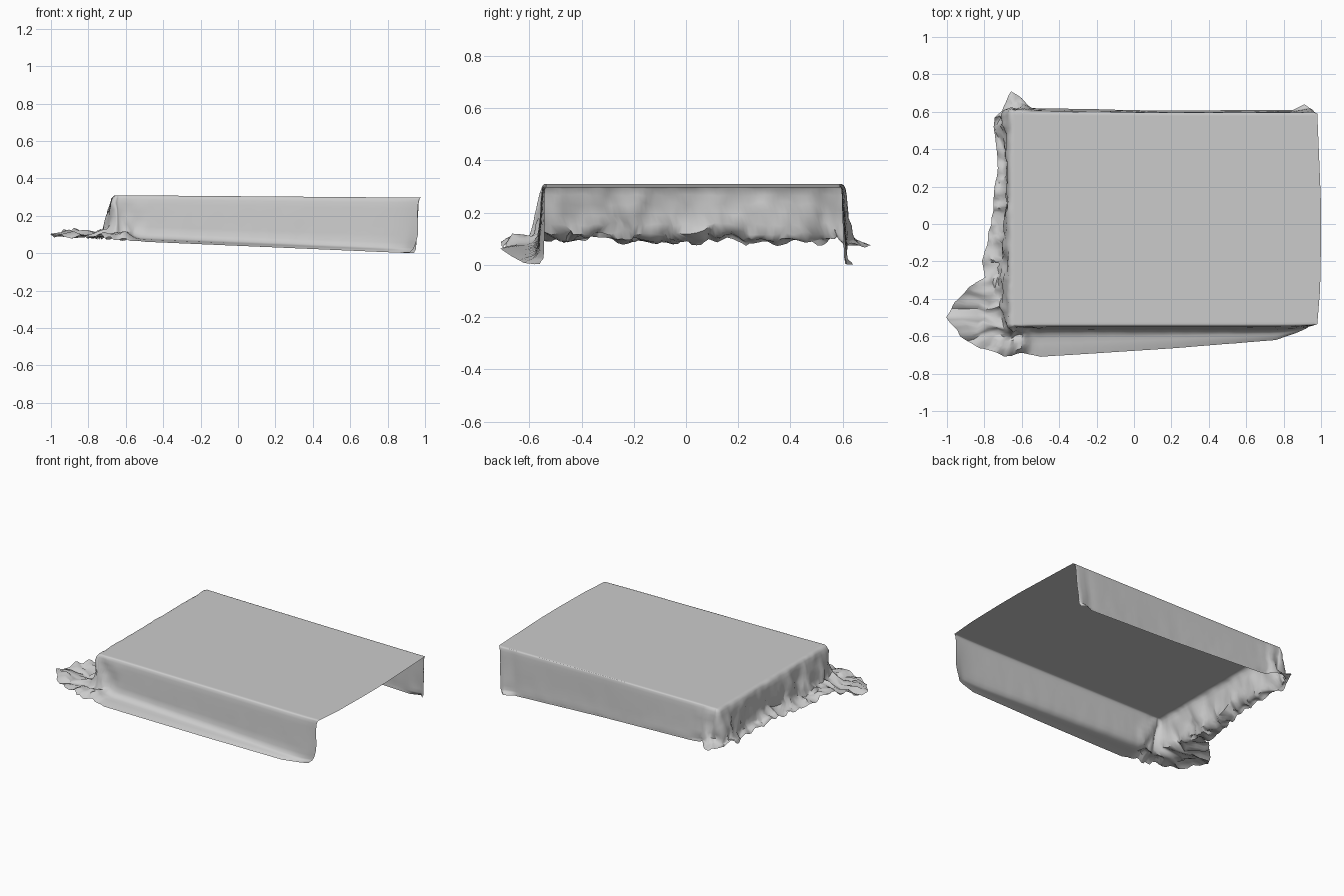
import bpy
import bmesh
from mathutils import Vector, noise

default_cube = bpy.data.objects.get("Cube")
if default_cube:
    bpy.data.objects.remove(default_cube, do_unlink=True)

# Hem outline, from the open end along the front, round the crumpled end, along the back
HEM = [(.92, -.56), (.86, -.585), (.76, -.62), (.2, -.665), (-.5, -.71),
       (-.6, -.685), (-.7, -.705), (-.82, -.66), (-.92, -.6), (-1, -.5),
       (-.96, -.42), (-.88, -.33), (-.8, -.28), (-.81, -.2), (-.76, 0),
       (-.73, .3), (-.75, .57), (-.71, .61), (-.65, .715), (-.55, .62),
       (.2, .605), (.85, .61), (.91, .64), (.94, .615)]

# Cross-section of the drape: reach to the foot, reach from foot to hem, height
PROFILE = [(0, 0, 1), (.15, 0, .995), (.3, 0, .97), (.42, 0, .91), (.5, 0, .8),
           (.6, 0, .65), (.7, 0, .48), (.8, 0, .32), (.9, 0, .18), (1, .1, .09),
           (1, .3, .06), (1, .5, .05), (1, .75, .03), (1, 1, 0)]


def clamp(value, low, high):
    return max(low, min(high, value))


def top_height(x):
    return .305 - .008 * x


def floor_height(x):
    return .04 - .043 * x


def resample(points, step):
    """Even points along a polyline."""
    result = []
    for start, end in zip(points, points[1:]):
        a, b = Vector(start), Vector(end)
        count = max(2, round((b - a).length / step))
        result += [a.lerp(b, i / count) for i in range(count)]
    return result + [Vector(points[-1])]


def drape_column(hem):
    """Points running down the cloth from the top edge to one hem point."""
    lean = .06 * clamp((hem.x - .7) / .22, 0, 1)
    edge = Vector((clamp(hem.x + lean, -.64, .98), clamp(hem.y, -.535, .59)))
    out = hem - edge
    side = abs(out.normalized().x) if hem.x < 0 else 0
    foot = edge + out * min(1, (.035 + .04 * side) / max(out.length, .001))
    crumple = clamp((-.45 - hem.x) / .15, 0, 1)
    crumple = max(crumple, .25 * clamp((hem.x - .8) / .1, 0, 1))
    amount = .006 + .045 * crumple
    column = []
    for reach, spread, height in PROFILE:
        flat = edge.lerp(foot, reach) + (hem - foot) * spread
        low, high = floor_height(flat.x), top_height(flat.x)
        point = Vector((flat.x, flat.y, low + (high - low) * height))
        # Folds grow towards the floor and gather in the crumpled end
        fold = noise.noise_vector(point * 9) + noise.noise_vector(point * 22) * .5
        fold *= amount * reach ** 2
        point.x += fold.x * (1 - .75 * spread)
        point.y += fold.y * (1 - .75 * spread) * (.4 + .6 * crumple)
        point.z += abs(fold.z) * 1.2 * crumple
        column.append(point)
    return column


# Cloth colour
cloth = bpy.data.materials.new("light_grey_cloth")
cloth.use_nodes = True
grey = (.6, .6, .6, 1)
cloth.diffuse_color = grey
shader = cloth.node_tree.nodes["Principled BSDF"]
shader.inputs["Base Color"].default_value = grey
shader.inputs["Roughness"].default_value = .8

# Hanging sides on three edges
bm = bmesh.new()
columns = [[bm.verts.new(p) for p in drape_column(h)] for h in resample(HEM, .018)]
for left, right in zip(columns, columns[1:]):
    for i in range(len(PROFILE) - 1):
        bm.faces.new((left[i], left[i + 1], right[i + 1], right[i]))

# Flat top with a gently bowed open edge
bow = [bm.verts.new((x, y, top_height(x)))
       for x, y in ((.99, .35), (1, .1), (1, -.1), (.995, -.35))]
top = bm.faces.new([column[0] for column in columns] + bow)
bmesh.ops.remove_doubles(bm, verts=bm.verts[:], dist=.0005)
top = max(bm.faces, key=lambda face: face.calc_area())
bmesh.ops.inset_region(bm, faces=[top], thickness=.012, use_boundary=True)
bmesh.ops.recalc_face_normals(bm, faces=bm.faces[:])
top = max(bm.faces, key=lambda face: face.calc_area())
if top.normal.z < 0:
    bmesh.ops.reverse_faces(bm, faces=bm.faces[:])

mesh = bpy.data.meshes.new("draped_cloth")
bm.to_mesh(mesh)
bm.free()
mesh.materials.append(cloth)
sheet = bpy.data.objects.new("draped_cloth", mesh)
bpy.context.collection.objects.link(sheet)

# Soft shading with crisp creases
bpy.ops.object.select_all(action="DESELECT")
sheet.select_set(True)
bpy.context.view_layer.objects.active = sheet
bpy.ops.object.shade_smooth_by_angle(angle=.9)
